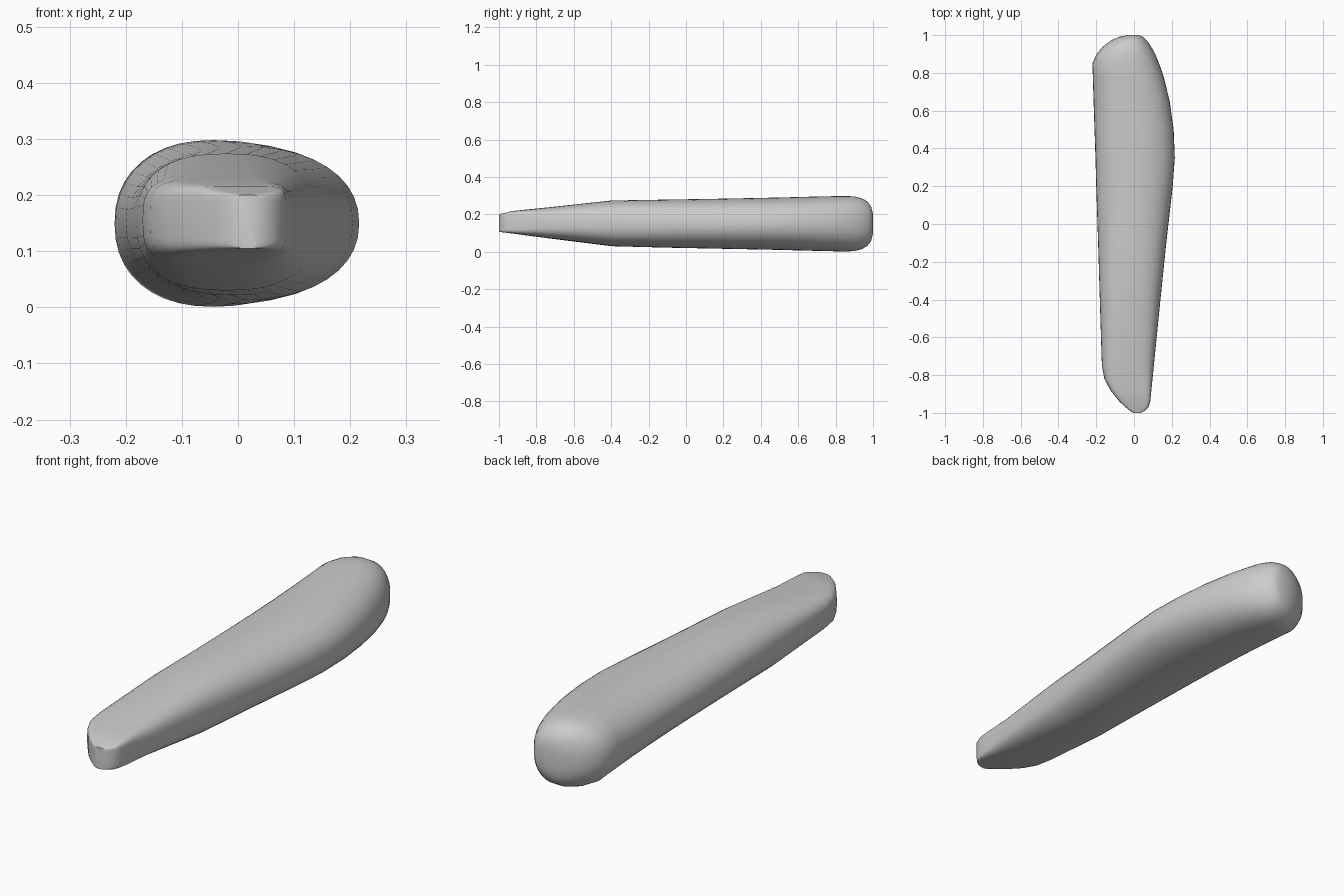
import bpy, bmesh
from math import cos, sin, pi, copysign

SEGMENTS = 40

# Stations along the handle: y, x left, x right, z bottom, z top, squareness
STATIONS = [
    (-1.00, 0.000, 0.035, 0.105, 0.200, 9),
    (-0.99, -0.02, 0.057, 0.105, 0.203, 9),
    (-0.97, -0.045, 0.077, 0.103, 0.207, 8),
    (-0.94, -0.077, 0.086, 0.099, 0.216, 7),
    (-0.88, -0.125, 0.092, 0.091, 0.223, 5.5),
    (-0.82, -0.157, 0.098, 0.083, 0.229, 4.2),
    (-0.75, -0.170, 0.105, 0.074, 0.236, 3.4),
    (-0.40, -0.181, 0.140, 0.030, 0.274, 2.5),
    (-0.10, -0.190, 0.171, 0.022, 0.279, 2.3),
    (0.20, -0.200, 0.205, 0.016, 0.284, 2.2),
    (0.35, -0.204, 0.216, 0.013, 0.287, 2.2),
    (0.50, -0.209, 0.210, 0.010, 0.290, 2.2),
    (0.65, -0.214, 0.189, 0.006, 0.294, 2.2),
    (0.78, -0.218, 0.157, 0.003, 0.297, 2.25),
    (0.85, -0.220, 0.133, 0.001, 0.298, 2.25),
    (0.90, -0.198, 0.112, 0.004, 0.296, 2.25),
    (0.94, -0.165, 0.090, 0.014, 0.286, 2.25),
    (0.97, -0.125, 0.069, 0.032, 0.268, 2.2),
    (0.99, -0.082, 0.050, 0.058, 0.242, 2.2),
    (1.00, -0.035, 0.025, 0.098, 0.202, 2.1),
]


def section(bm, y, xl, xr, zb, zt, n):
    """Ring of vertices shaped as a superellipse."""
    ring = []
    for i in range(SEGMENTS):
        a = 2 * pi * i / SEGMENTS
        c = copysign(abs(cos(a)) ** (2 / n), cos(a))
        s = copysign(abs(sin(a)) ** (2 / n), sin(a))
        ring.append(bm.verts.new(((xl + xr) / 2 + (xr - xl) / 2 * c, y,
                                  (zb + zt) / 2 + (zt - zb) / 2 * s)))
    return ring


# Handle: rounded sections lofted from the thin tip to the fat butt
bm = bmesh.new()
rings = [section(bm, *st) for st in STATIONS]
for a, b in zip(rings, rings[1:]):
    for i in range(SEGMENTS):
        j = (i + 1) % SEGMENTS
        bm.faces.new((a[i], a[j], b[j], b[i]))
bm.faces.new(rings[0])
bm.faces.new(rings[-1])
bmesh.ops.recalc_face_normals(bm, faces=bm.faces)

mesh = bpy.data.meshes.new("handle")
bm.to_mesh(mesh)
bm.free()
handle = bpy.data.objects.new("handle", mesh)
bpy.context.collection.objects.link(handle)
bpy.context.view_layer.objects.active = handle
handle.select_set(True)
bpy.ops.object.shade_smooth_by_angle(angle=0.6)
